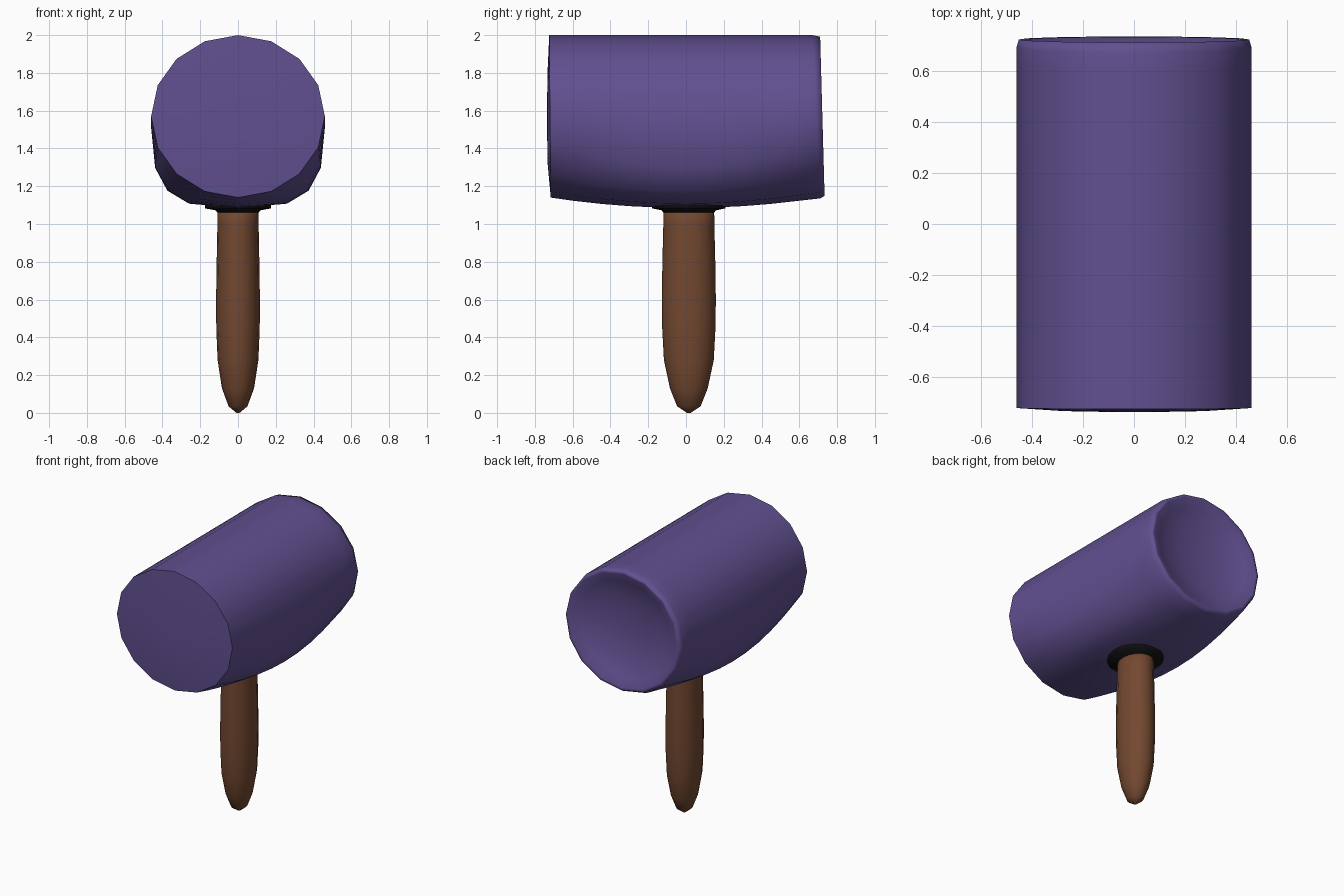
import bpy, bmesh
from math import sin, cos, pi

if "Cube" in bpy.data.objects:
    bpy.data.objects.remove(bpy.data.objects["Cube"])

SIDES = 16


def material(name, rgb):
    m = bpy.data.materials.new(name)
    m.diffuse_color = (*rgb, 1)
    m.use_nodes = True
    m.node_tree.nodes["Principled BSDF"].inputs["Base Color"].default_value = m.diffuse_color
    return m


def loft(name, rings, mat, sharp_ring=None):
    """Skin a list of closed rings, cap both ends, shade smooth."""
    bm = bmesh.new()
    loops = [[bm.verts.new(p) for p in ring] for ring in rings]
    n = len(loops[0])
    for a, b in zip(loops, loops[1:]):
        for i in range(n):
            j = (i + 1) % n
            bm.faces.new((a[i], a[j], b[j], b[i]))
    bm.faces.new(loops[0])
    bm.faces.new(loops[-1])
    bmesh.ops.recalc_face_normals(bm, faces=bm.faces)
    for f in bm.faces:
        f.smooth = True
    if sharp_ring is not None:
        r = loops[sharp_ring]
        for i in range(n):
            bm.edges.get((r[i], r[(i + 1) % n])).smooth = False
    me = bpy.data.meshes.new(name)
    bm.to_mesh(me)
    bm.free()
    me.materials.append(mat)
    ob = bpy.data.objects.new(name, me)
    bpy.context.collection.objects.link(ob)
    return ob


def head_ring(y, scale=1.0, tilt=0.0):
    """Oval section whose underside swells and squares off mid-length."""
    bulge = max(0.0, 1 - (y / 0.72) ** 2) if scale == 1 else 0.0
    p = 1 - 0.4 * bulge
    pts = []
    for i in range(SIDES):
        a = 2 * pi * i / SIDES
        c, s = cos(a), sin(a)
        if s < -1e-6:
            x = 0.46 * abs(c) ** p * (1 if c > 0 else -1)
            if abs(c) < 1e-6:
                x = 0
            z = -(0.43 + 0.055 * bulge) * abs(s) ** p
        else:
            x, z = 0.46 * c, 0.43 * s
            # the widest points slide down with the swelling
            if abs(s) < 1e-6:
                z = -0.06 * bulge
        pts.append((x * scale, y - tilt * s * scale, 1.57 + z * scale))
    return pts


def oval_ring(z, rx, ry, cy=0.015):
    return [(rx * cos(2 * pi * i / SIDES), cy + ry * sin(2 * pi * i / SIDES), z)
            for i in range(SIDES)]


purple = material("purple", (0.12, 0.08, 0.28))
wood = material("wood", (0.17, 0.065, 0.03))
black = material("black", (0.005, 0.005, 0.005))

# Head: domed front face, swollen barrel, softened rim, dished back face
front = [head_ring(-0.735, 0.25), head_ring(-0.732, 0.6), head_ring(-0.72, 1.0, 0.004)]
barrel = [head_ring(y) for y in (-0.6, -0.45, -0.3, -0.15, 0, 0.15, 0.3, 0.45, 0.6)]
barrel.append(head_ring(0.69, 1.0, 0.02))
dish = [head_ring(y, s, t) for y, s, t in
        ((0.722, 0.98, 0.012), (0.72, 0.94, 0.012), (0.69, 0.8, 0.01),
         (0.66, 0.6, 0.008), (0.64, 0.35, 0.005), (0.633, 0.12, 0.0))]
loft("mallet_head", front + barrel + dish, purple, sharp_ring=2)

# Handle: rounded oval grip tapering to the butt
grip = ((0.0, 0.008, 0.01), (0.035, 0.05, 0.062), (0.13, 0.085, 0.1),
        (0.28, 0.108, 0.132), (0.45, 0.115, 0.141), (0.6, 0.116, 0.143),
        (0.8, 0.113, 0.14), (1.0, 0.109, 0.135), (1.1, 0.108, 0.134))
loft("handle", [oval_ring(*g) for g in grip], wood)

# Collar: black flare where the handle enters the head
flare = ((1.062, 0.111, 0.137), (1.072, 0.118, 0.142),
         (1.083, 0.175, 0.195), (1.11, 0.175, 0.195))
loft("collar", [oval_ring(*f) for f in flare], black)
